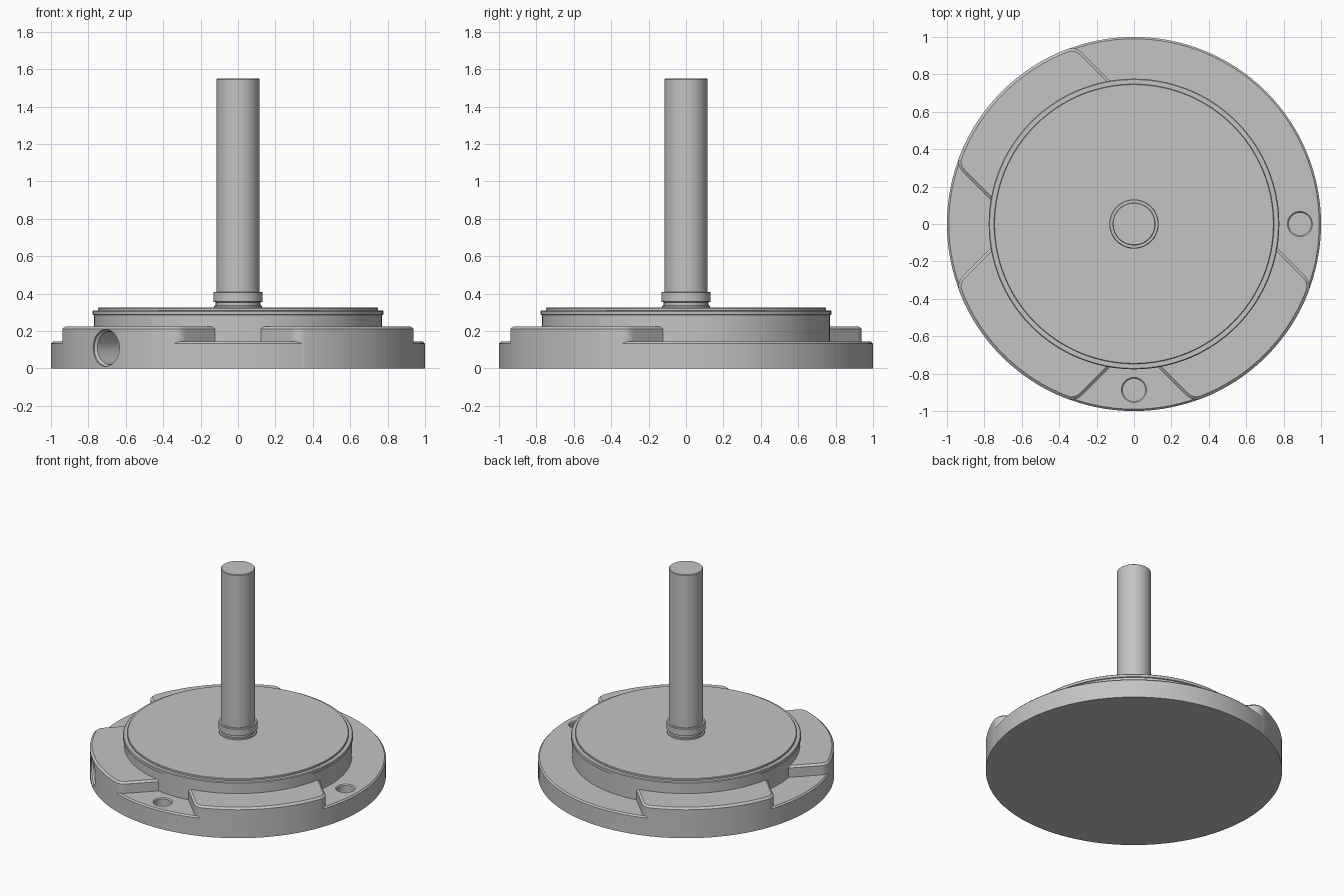
import bpy, bmesh, math
from mathutils import Matrix

default = bpy.data.objects.get("Cube")
if default:
    bpy.data.objects.remove(default, do_unlink=True)

GREY = (0.55, 0.55, 0.55, 1.0)
steel = bpy.data.materials.new("grey_steel")
steel.use_nodes = True
steel.diffuse_color = GREY
steel.node_tree.nodes["Principled BSDF"].inputs["Base Color"].default_value = GREY


def finish(bm, name):
    bmesh.ops.recalc_face_normals(bm, faces=bm.faces)
    mesh = bpy.data.meshes.new(name)
    bm.to_mesh(mesh)
    bm.free()
    mesh.materials.append(steel)
    obj = bpy.data.objects.new(name, mesh)
    bpy.context.collection.objects.link(obj)
    return obj


def lathe(name, profile, steps=128, matrix=Matrix()):
    """Revolve (radius, height) points around z; ends are closed to the axis."""
    bm = bmesh.new()
    points = [(0, profile[0][1])] + profile + [(0, profile[-1][1])]
    verts = [bm.verts.new((r, 0, z)) for r, z in points]
    edges = [bm.edges.new(pair) for pair in zip(verts, verts[1:])]
    bmesh.ops.spin(bm, geom=verts + edges, cent=(0, 0, 0), axis=(0, 0, 1),
                   angle=math.tau, steps=steps, use_duplicate=False)
    bmesh.ops.remove_doubles(bm, verts=bm.verts, dist=0.0001)
    bm.transform(matrix)
    return finish(bm, name)


def pad_outline(inset):
    """Outer arc, two rounded corners and parallel sides, pointing along +x."""
    radius, half, fillet = 1.001 - inset, 0.45 - inset, 0.075 - inset
    cy = half - fillet
    cx = math.sqrt((radius - fillet) ** 2 - cy ** 2)
    turn = math.atan2(cy, cx)
    upper = [(radius * math.cos(turn * i / 20), radius * math.sin(turn * i / 20))
             for i in range(20)]
    for i in range(9):
        a = turn + (math.pi / 2 - turn) * i / 8
        upper.append((cx + fillet * math.cos(a), cy + fillet * math.sin(a)))
    upper.append((0.55, half))
    return [(x, -y) for x, y in reversed(upper[1:])] + upper


def make_pad(name, degrees):
    bm = bmesh.new()
    rings = [[bm.verts.new((x, y, z)) for x, y in pad_outline(inset)]
             for z, inset in ((0, 0), (0.212, 0), (0.225, 0.015))]
    for low, high in zip(rings, rings[1:]):
        for i in range(len(low)):
            bm.faces.new((low[i - 1], low[i], high[i], high[i - 1]))
    bm.faces.new(rings[0])
    bm.faces.new(rings[-1])
    bm.transform(Matrix.Rotation(math.radians(degrees), 4, 'Z'))
    return finish(bm, name)


def combine(target, tool, operation):
    mod = target.modifiers.new(operation, 'BOOLEAN')
    mod.object, mod.operation, mod.solver = tool, operation, 'EXACT'
    bpy.context.view_layer.objects.active = target
    bpy.ops.object.modifier_apply(modifier=mod.name)


# Round flange with three raised pads; the back left quarter stays low
flange = lathe("flange", [(1, 0), (1, 0.133), (0.99, 0.143)])
for angle in (135, 225, 315):
    pad = make_pad("raised_pad", angle)
    combine(flange, pad, 'UNION')
    bpy.data.objects.remove(pad, do_unlink=True)

# Stepped centre plate
plate = lathe("centre_plate", [(0.77, 0.05), (0.77, 0.285), (0.777, 0.288),
                               (0.777, 0.306), (0.772, 0.311), (0.748, 0.311),
                               (0.748, 0.322), (0.745, 0.325)])

# Four blind bolt holes with chamfered mouths
for i in range(4):
    place = (Matrix.Rotation(i * math.pi / 2, 4, 'Z')
             @ Matrix.Translation((0.887, 0, 0)))
    drill = lathe("bolt_hole_cutter", [(0.06, 0.04), (0.06, 0.136),
                                       (0.067, 0.143), (0.067, 0.3)], 48, place)
    combine(flange, drill, 'DIFFERENCE')
    bpy.data.objects.remove(drill, do_unlink=True)

# Radial port through the front right pad
place = (Matrix.Translation((0, 0, 0.11))
         @ Matrix.Rotation(math.radians(225), 4, 'Z')
         @ Matrix.Rotation(math.pi / 2, 4, 'Y'))
port = lathe("port_cutter", [(0.088, 0.5), (0.088, 0.975),
                             (0.099, 0.988), (0.099, 1.1)], 64, place)
for part in (flange, plate):
    combine(part, port, 'DIFFERENCE')
bpy.data.objects.remove(port, do_unlink=True)

# Shaft with its collar and seat ring
shaft = lathe("shaft", [(0.115, 0.3), (0.115, 1.546), (0.111, 1.55)], 64)
collar = lathe("shaft_collar", [(0.127, 0.31), (0.127, 0.335), (0.119, 0.338),
                                (0.119, 0.354), (0.132, 0.357), (0.132, 0.405),
                                (0.128, 0.41)], 64)

# Smooth round walls, keep machined edges sharp
bpy.ops.object.select_all(action='DESELECT')
for part in (flange, plate, shaft, collar):
    part.select_set(True)
bpy.context.view_layer.objects.active = flange
bpy.ops.object.shade_smooth_by_angle(angle=math.radians(30))
